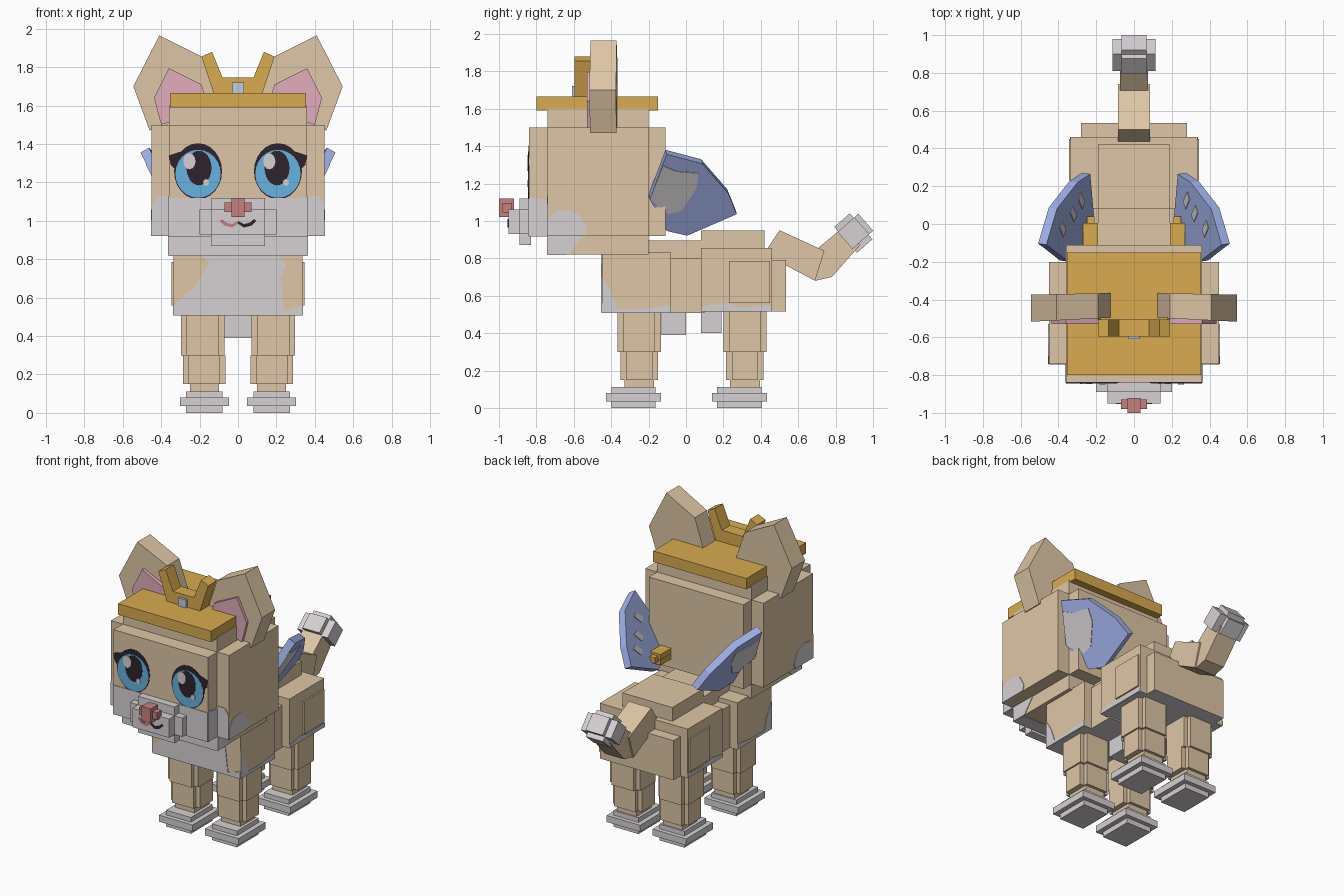
import bpy, bmesh, math
from mathutils import Vector

if "Cube" in bpy.data.objects:
    bpy.data.objects.remove(bpy.data.objects["Cube"])


def colour(name, r, g, b):
    def lin(c):
        c /= 255
        return c / 12.92 if c < 0.04045 else ((c + 0.055) / 1.055) ** 2.4
    m = bpy.data.materials.new(name)
    m.diffuse_color = (lin(r), lin(g), lin(b), 1)
    m.use_nodes = True
    m.node_tree.nodes["Principled BSDF"].inputs["Base Color"].default_value = m.diffuse_color
    return m


TAN = colour("tan_fur", 222, 198, 166)
WHITE = colour("white_fur", 214, 209, 212)
GOLD = colour("gold", 217, 171, 80)
PINK = colour("ear_pink", 226, 172, 188)
IRIS = colour("iris_blue", 104, 178, 224)
DARK = colour("dark", 46, 34, 46)
WING = colour("wing_blue", 164, 180, 236)
NOSE = colour("nose_red", 197, 129, 128)
GEM = colour("gem", 196, 206, 220)


def loft(name, a, b, mat, mirror=False):
    """Solid between two matching outlines, optionally repeated at -x."""
    n = len(a)
    for s in ((1, -1) if mirror else (1,)):
        bm = bmesh.new()
        va = [bm.verts.new((p[0] * s, p[1], p[2])) for p in a]
        vb = [bm.verts.new((p[0] * s, p[1], p[2])) for p in b]
        bm.faces.new(va)
        bm.faces.new(vb[::-1])
        for i in range(n):
            j = (i + 1) % n
            bm.faces.new((va[j], va[i], vb[i], vb[j]))
        bmesh.ops.recalc_face_normals(bm, faces=bm.faces)
        me = bpy.data.meshes.new(name)
        bm.to_mesh(me)
        bm.free()
        me.materials.append(mat)
        ob = bpy.data.objects.new(name + (("_left" if s < 0 else "_right") if mirror else ""), me)
        bpy.context.collection.objects.link(ob)


def box(name, x0, x1, y0, y1, z0, z1, mat, mirror=False):
    rect = [(x0, y0), (x1, y0), (x1, y1), (x0, y1)]
    loft(name, [(x, y, z0) for x, y in rect], [(x, y, z1) for x, y in rect], mat, mirror)


def front_prism(name, pts, y0, y1, mat, mirror=False):
    loft(name, [(x, y0, z) for x, z in pts], [(x, y1, z) for x, z in pts], mat, mirror)


def side_prism(name, pts, x0, x1, mat, mirror=False):
    loft(name, [(x0, y, z) for y, z in pts], [(x1, y, z) for y, z in pts], mat, mirror)


def ellipse(cx, cz, rx, rz, n=24):
    return [(cx + rx * math.cos(math.tau * i / n), cz + rz * math.sin(math.tau * i / n)) for i in range(n)]


# Head: three interlocking blocks
box("head_front_back", -.36, .36, -.84, -.11, .92, 1.5, TAN)
box("head_core", -.36, .36, -.74, -.2, .82, 1.6, TAN)
box("head_cheeks", -.45, .45, -.74, -.2, .92, 1.5, TAN)

# White face markings
front_prism("face_marking", [(-.36, .92), (.36, .92), (.36, 1.12), (-.36, 1.12)], -.844, -.84, WHITE)
front_prism("cheek_marking", [(.36, .92), (.45, .92), (.45, 1.08), (.42, 1.13), (.36, 1.13)], -.744, -.74, WHITE, True)
front_prism("chin_marking", [(-.36, .82), (.36, .82), (.36, .92), (-.36, .92)], -.744, -.74, WHITE)
side_prism("face_edge_marking", [(-.84, .92), (-.74, .92), (-.74, 1.11), (-.84, 1.13)], .36, .364, WHITE, True)
side_prism("jowl_marking", [(-.74, .92), (-.54, .92), (-.53, .96), (-.57, 1.03), (-.63, 1.06), (-.7, 1.05), (-.74, 1.0)],
           .45, .454, WHITE, True)
side_prism("jaw_marking", [(-.74, .82), (-.63, .82), (-.55, .92), (-.74, .92)], .36, .364, WHITE, True)
box("chin_underside_marking", -.36, .36, -.74, -.64, .817, .82, WHITE)
box("face_underside_marking", -.36, .36, -.84, -.74, .917, .92, WHITE)

# Muzzle, nose and mouth
box("muzzle_tall", -.14, .14, -.89, -.83, .87, 1.12, WHITE)
box("muzzle_wide", -.2, .2, -.89, -.83, .93, 1.06, WHITE)
box("muzzle_tip", -.14, .14, -.95, -.83, .93, 1.06, WHITE)
box("nose_wide", -.07, .07, -.98, -.93, 1.045, 1.095, NOSE)
box("nose_tall", -.035, .035, -1, -.92, 1.02, 1.12, NOSE)
for side, mat in ((-1, NOSE), (1, DARK)):
    smile = [(0, .985), (.03, .965), (.07, .975), (.095, 1.0), (.085, 1.01), (.06, .99), (.03, .983), (0, 1.0)]
    front_prism("mouth", [(side * x, z) for x, z in smile], -.954, -.95, mat)

# Eyes: stacked thin plates
for s, name in ((-1, "left"), (1, "right")):
    c = s * .208
    layers = [("outline", ellipse(c, 1.258, .125, .146), DARK),
              ("iris", ellipse(c, 1.245, .118, .125), IRIS),
              ("pupil", ellipse(c - s * .005, 1.275, .065, .09), DARK),
              ("highlight", ellipse(c - .045, 1.31, .032, .042, 12), WHITE),
              ("glint", ellipse(c + .042, 1.2, .016, .018, 8), WHITE)]
    for i, (part, pts, mat) in enumerate(layers):
        front_prism(f"eye_{part}_{name}", pts, -.8425 - .0015 * i, -.84, mat)
front_prism("eye_lash", [(.3, 1.36), (.36, 1.34), (.35, 1.29), (.31, 1.25)], -.844, -.84, DARK, True)

# Ears with pink inner plates
ear = [(.41, 1.965), (.545, 1.70), (.46, 1.47), (.1, 1.59), (.19, 1.855)]
loft("ear", [(x, -.495 - .05 * (x - .1), z) for x, z in ear],
     [(x, -.365 - .02 * (x - .1), z) for x, z in ear], TAN, True)
inner = [(.36, 1.795), (.437, 1.64), (.40, 1.50), (.15, 1.58), (.19, 1.71)]
front_prism("inner_ear", inner, -.53, -.5, PINK, True)

# Crown
box("crown_plate", -.355, .355, -.8, -.15, 1.59, 1.665, GOLD)
half = [(.08, 1.745), (.135, 1.88), (.19, 1.855), (.125, 1.66)]
front_prism("crown_prongs", half + [(-x, z) for x, z in half[::-1]], -.595, -.505, GOLD)
box("crown_gem", -.03, .03, -.61, -.59, 1.66, 1.72, GEM)

# Body blocks
box("chest", -.335, .335, -.45, -.08, .51, .83, TAN)
box("torso", -.28, .28, -.33, .1, .51, .8, TAN)
box("back_ridge", -.19, .19, -.33, .1, .6, .895, TAN)
box("rump_ridge", -.19, .19, .08, .42, .6, .95, TAN)
box("rump", -.335, .335, .08, .46, .52, .855, TAN)
box("rump_back", -.28, .28, .2, .535, .52, .79, TAN)
box("hip", .2, .345, .23, .45, .56, .785, TAN, True)

# White chest and belly markings
front_prism("chest_marking", [(-.335, .51), (.335, .51), (.335, .56), (.24, .53), (.22, .7), (.25, .77),
                              (.2, .83), (-.2, .83), (-.15, .78), (-.22, .66), (-.335, .56)], -.454, -.45, WHITE)
side_prism("chest_side_marking", [(-.45, .51), (-.08, .51), (-.08, .55), (-.22, .53), (-.37, .53), (-.4, .62), (-.45, .7)],
           .335, .339, WHITE, True)
side_prism("rump_side_marking", [(.08, .52), (.46, .52), (.46, .55), (.3, .54), (.2, .56), (.08, .54)],
           .335, .339, WHITE, True)
box("chest_underside", -.335, .335, -.45, -.08, .507, .51, WHITE)
box("torso_underside", -.28, .28, -.08, .1, .507, .51, WHITE)
box("rump_underside", -.335, .335, .08, .46, .517, .52, WHITE)
box("rear_underside", -.28, .28, .46, .535, .517, .52, WHITE)
box("belly_tuft_front", -.095, .095, -.13, 0, .39, .52, WHITE)
box("belly_tuft_rear", -.095, .095, .08, .19, .4, .53, WHITE)


# Legs: crossed blocks with stepped paws
def crossed(name, x0, x1, y0, y1, z0, z1, inset, mat):
    box(name + "_wide", x0, x1, y0 + inset, y1 - inset, z0, z1, mat, True)
    box(name + "_deep", x0 + inset, x1 - inset, y0, y1, z0, z1, mat, True)


for name, y in (("front", -.25), ("rear", .315)):
    crossed(name + "_thigh", .07, .298, y - .115, y + .115, .3, .53, .03, TAN)
    crossed(name + "_shin", .065, .287, y - .1, y + .1, .15, .3, .03, TAN)
    box(name + "_ankle", .1, .25, y - .08, y + .08, .1, .15, TAN, True)
    f = y - .03
    box(name + "_paw", .08, .27, f - .118, f + .118, 0, .112, WHITE, True)
    box(name + "_paw_band", .047, .303, f - .147, f + .147, .035, .08, WHITE, True)

# Tail with a bent profile and a clustered tip
side_prism("tail_base", [(.42, .83), (.5, .95), (.74, .84), (.69, .68), (.5, .78), (.43, .76)], -.085, .085, TAN)
side_prism("tail_end", [(.69, .68), (.64, .77), (.7, .85), (.87, .99), (.93, .87), (.78, .7)], -.075, .075, TAN)


def tilted(name, u, v, w):
    """Block centred on the tail tip, aligned with the tail direction."""
    d, n = Vector((.75, .66)).normalized(), Vector((-.66, .75)).normalized()
    pts = [Vector((.895, .935)) + d * a * u + n * b * v for a, b in ((-1, -1), (1, -1), (1, 1), (-1, 1))]
    side_prism(name, [tuple(p) for p in pts], -w, w, WHITE)


tilted("tail_tip_wide", .06, .06, .115)
tilted("tail_tip_long", .088, .06, .065)
tilted("tail_tip_tall", .055, .092, .065)


# Wings: slanted slabs with pale patches on both faces
def on_wing(pts, offset):
    nrm = Vector((1, .15, -.55)).normalized()
    return [Vector((.2 + .55 * (z - .93) - .15 * y, y, z)) + nrm * offset for y, z in pts]


wing = [(-.2, 1.14), (-.11, 1.38), (.08, 1.33), (.22, 1.17), (.265, 1.06), (0, .945), (-.11, .97)]
patch = [(-.2, 1.14), (-.13, 1.32), (-.06, 1.29), (.06, 1.28), (.05, 1.2), (-.03, 1.08), (-.1, 1.06)]
loft("wing", on_wing(wing, 0), on_wing(wing, .05), WING, True)
loft("wing_outer_patch", on_wing(patch, .05), on_wing(patch, .054), WHITE, True)
for i, (y, z) in enumerate(((-.03, 1.24), (.05, 1.16), (.12, 1.1))):
    streak = [(y - .04, z - .01), (y, z - .025), (y + .05, z + .03), (y + .01, z + .04)]
    loft(f"wing_streak_{i}", on_wing(streak, -.004), on_wing(streak, 0), WHITE, True)
box("wing_clasp", .19, .27, -.12, .005, .98, 1.015, GOLD, True)
box("wing_clasp_upper", .19, .27, -.12, .005, 1.02, 1.055, GOLD, True)
box("wing_clasp_pin", .21, .25, -.12, .04, 1.0, 1.04, GOLD, True)
